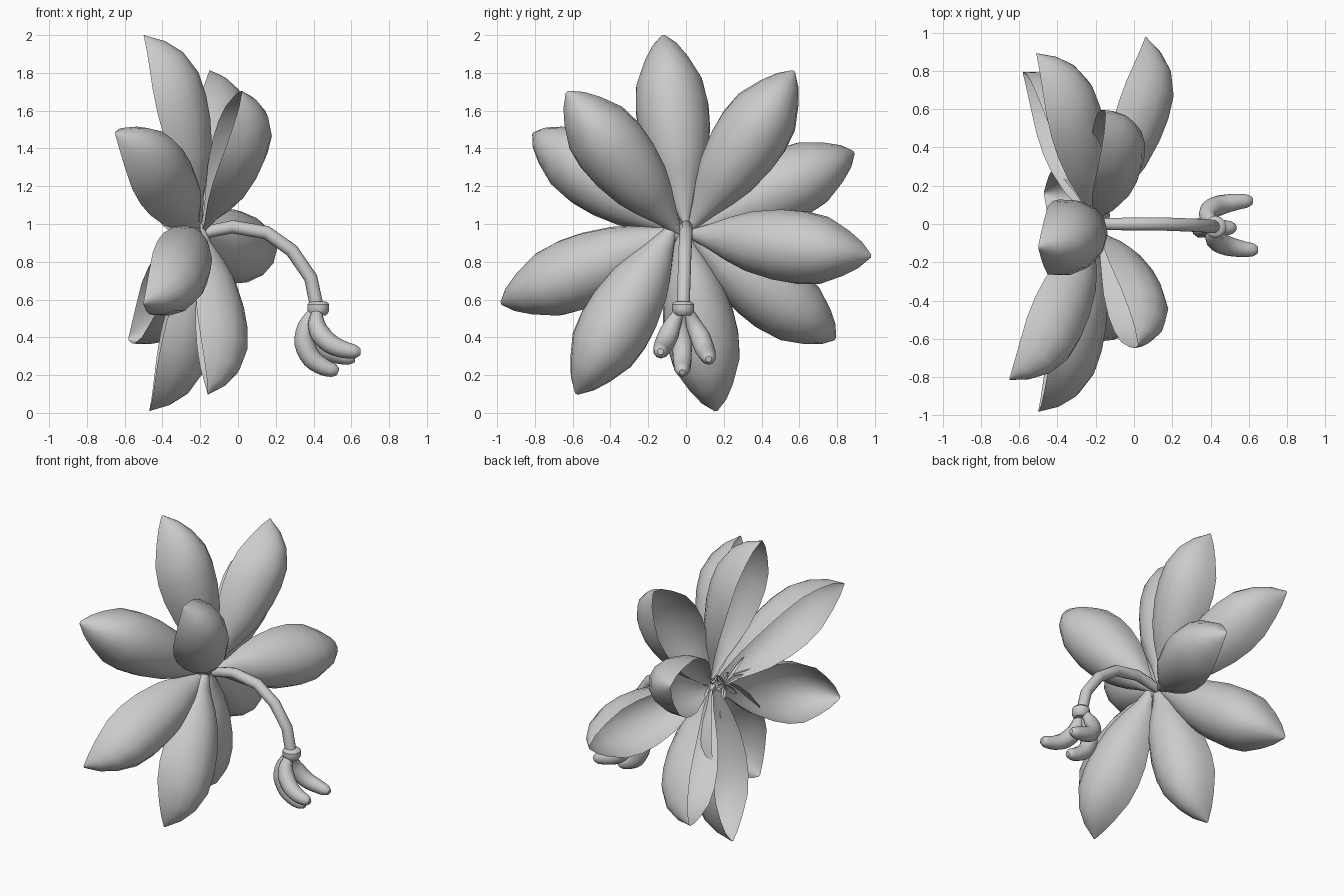
import bpy, math, random
from mathutils import Vector

cube = bpy.data.objects.get("Cube")
if cube:
    bpy.data.objects.remove(cube, do_unlink=True)

grey = bpy.data.materials.new("plain_grey")
grey.use_nodes = True
grey.diffuse_color = (0.6, 0.6, 0.6, 1)
grey.node_tree.nodes["Principled BSDF"].inputs["Base Color"].default_value = (0.6, 0.6, 0.6, 1)

HEART = Vector((-0.2, 0, 1))
OUTWARD = Vector((1, 0, 0))


def finish(name, verts, faces):
    mesh = bpy.data.meshes.new(name)
    mesh.from_pydata(verts, [], faces)
    mesh.materials.append(grey)
    obj = bpy.data.objects.new(name, mesh)
    bpy.context.collection.objects.link(obj)
    for o in bpy.context.selected_objects:
        o.select_set(False)
    obj.select_set(True)
    bpy.context.view_layer.objects.active = obj
    bpy.ops.object.shade_smooth_by_angle(angle=math.radians(40))
    return obj


def shell(name, base, tip, rows, lip=0.0, across=8):
    """Boat-shaped leaf: rows give (position, half width, depth); lip curls the rims inward."""
    axis = tip - base
    side = axis.cross(OUTWARD).normalized()
    normal = side.cross(axis).normalized()
    verts, faces = [], []
    for t, half, depth in rows:
        curl = lip * max(0, math.sin(math.pi * t ** 0.8))
        for i in range(across + 1):
            a = -curl + (math.pi + 2 * curl) * i / across
            verts.append(base + axis * t + side * (half * math.cos(a))
                         + normal * (depth * math.sin(a)))
    n = across + 1
    for r in range(len(rows) - 1):
        for i in range(across):
            k = r * n + i
            faces.append((k, k + n, k + n + 1, k + 1))
    return finish(name, verts, faces)


def tube(name, points, radii, sides=10, steps=3):
    """Round tube through a smoothed path, closed at both ends."""
    pts = [Vector(p) for p in points]
    path, rad = [], []
    for i in range(len(pts) - 1):
        p0, p1 = pts[max(i - 1, 0)], pts[i]
        p2, p3 = pts[i + 1], pts[min(i + 2, len(pts) - 1)]
        for s in range(steps):
            t = s / steps
            path.append(0.5 * (2 * p1 + (p2 - p0) * t + (2 * p0 - 5 * p1 + 4 * p2 - p3) * t ** 2
                               + (3 * p1 - p0 - 3 * p2 + p3) * t ** 3))
            rad.append(radii[i] * (1 - t) + radii[i + 1] * t)
    path.append(pts[-1])
    rad.append(radii[-1])
    verts, faces = [], []
    for i, p in enumerate(path):
        d = (path[min(i + 1, len(path) - 1)] - path[max(i - 1, 0)]).normalized()
        u = d.cross(Vector((0, 1, 0))).normalized()
        v = d.cross(u)
        for j in range(sides):
            a = math.tau * j / sides
            verts.append(p + (u * math.cos(a) + v * math.sin(a)) * rad[i])
    for i in range(len(path) - 1):
        for j in range(sides):
            a, b = i * sides + j, i * sides + (j + 1) % sides
            faces.append((a, b, b + sides, a + sides))
    faces.append(tuple(reversed(range(sides))))
    faces.append(tuple(range(len(verts) - sides, len(verts))))
    return finish(name, verts, faces)


# Ten cupped petals fanned around the heart: tip, then base shift in y and z
PETAL = [(0, .015, .012), (.13, .07, .06), (.24, .122, .125), (.35, .163, .175), (.5, .192, .212),
         (.62, .197, .226), (.74, .18, .222), (.86, .122, .175), (.94, .07, .1), (1, .008, 0)]
PETALS = [((-.5, -.12, 2), 0, 0), ((-.15, .57, 1.81), .02, -.03), ((-.51, .89, 1.38), 0, -.05),
          ((.06, .98, .83), 0, -.05), ((-.58, .79, .39), 0, -.04), ((-.47, .16, .01), -.03, 0),
          ((-.16, -.58, .1), -.06, 0), ((-.5, -.98, .58), 0, -.03), ((-.65, -.81, 1.48), 0, -.05),
          ((.02, -.63, 1.7), -.03, -.05)]
for i, (tip, dy, dz) in enumerate(PETALS):
    shell(f"petal_{i + 1}", HEART + Vector((0, dy, dz)), Vector(tip), PETAL, lip=.22)

# Thin pointed stamens standing inside the cup
random.seed(4)
SLIVER = [(0, .006, 0), (.3, .015, .02), (.6, .018, .025), (.85, .01, .012), (1, .001, 0)]
for i in range(8):
    a = math.tau * i / 8
    length = random.uniform(.08, .22)
    tip = HEART + Vector((-random.uniform(.1, .16), length * math.cos(a), length * math.sin(a)))
    shell(f"stamen_{i + 1}", HEART + Vector((-.09, 0, -.01)), tip, SLIVER, across=4)

# Arching stem
tube("stem", [(-.22, 0, .94), (-.13, 0, .965), (-.03, 0, .985), (.15, 0, .955), (.285, -.005, .86),
              (.385, -.01, .715), (.42, -.015, .55)],
     [.025, .033, .035, .036, .036, .036, .036], steps=1)

# Collar where the fruits hang
tube("collar", [(.425, -.015, .59), (.425, -.015, .575), (.425, -.015, .54), (.425, -.015, .515)],
     [.04, .058, .058, .04], sides=12, steps=2)

# Three curved fruits with blunt ends
FRUIT = [.025, .044, .054, .052, .045, .036, .016]
tube("middle_fruit", [(.405, -.02, .54), (.36, -.02, .46), (.352, -.02, .37), (.39, -.02, .288),
                      (.455, -.02, .242), (.505, -.02, .225), (.53, -.02, .215)], FRUIT)
tube("right_fruit", [(.42, -.035, .54), (.415, -.065, .48), (.435, -.09, .42), (.49, -.115, .365),
                     (.56, -.13, .335), (.62, -.135, .325), (.648, -.135, .325)], FRUIT)
tube("left_fruit", [(.41, .01, .54), (.385, .04, .47), (.4, .075, .4), (.455, .1, .335),
                    (.53, .115, .305), (.59, .12, .29), (.62, .12, .285)], FRUIT)
